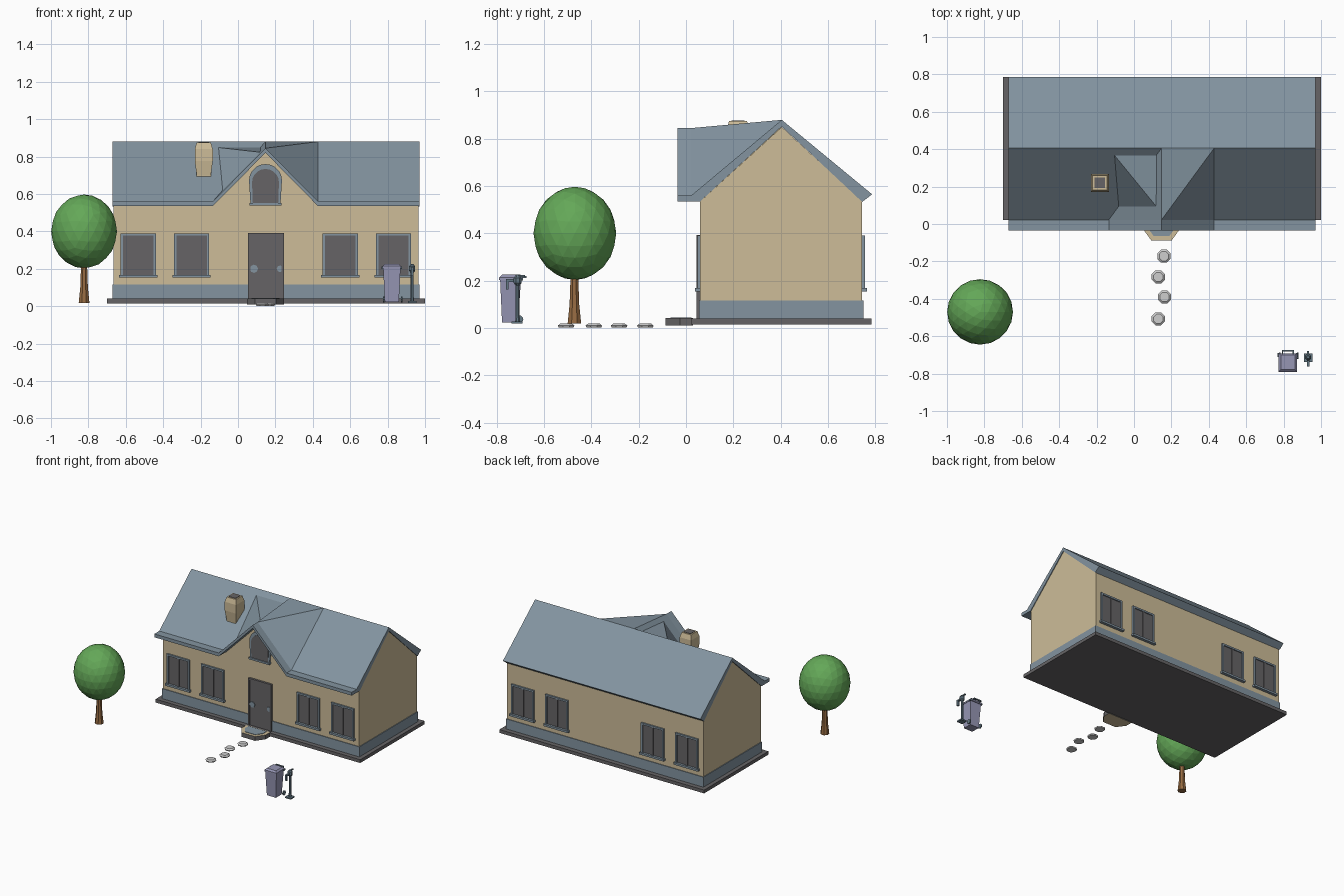
import bpy, bmesh, math
from mathutils import Vector

if "Cube" in bpy.data.objects:
    bpy.data.objects.remove(bpy.data.objects["Cube"])


def colour(name, r, g, b):
    lin = [((c / 255 + 0.055) / 1.055) ** 2.4 for c in (r, g, b)]
    m = bpy.data.materials.new(name)
    m.diffuse_color = (*lin, 1)
    m.use_nodes = True
    m.node_tree.nodes["Principled BSDF"].inputs["Base Color"].default_value = m.diffuse_color
    return m


TAN = colour("tan plaster", 205, 188, 152)
BLUE = colour("slate blue", 131, 148, 160)
GREY = colour("dark grey", 102, 100, 102)
GREEN = colour("leaf green", 100, 168, 88)
BROWN = colour("bark brown", 150, 107, 66)
STONE = colour("pale stone", 205, 205, 205)
LILAC = colour("lilac grey", 150, 150, 180)
SLATE = colour("pump slate", 100, 120, 132)


def finish(name, bm, *mats):
    bmesh.ops.recalc_face_normals(bm, faces=bm.faces)
    me = bpy.data.meshes.new(name)
    bm.to_mesh(me)
    bm.free()
    for m in mats:
        me.materials.append(m)
    ob = bpy.data.objects.new(name, me)
    bpy.context.collection.objects.link(ob)
    return ob


def loft(name, sections, *mats):
    """Skin closed sections of equal length, cap both ends."""
    bm = bmesh.new()
    rows = [[bm.verts.new(p) for p in s] for s in sections]
    n = len(rows[0])
    for a, b in zip(rows, rows[1:]):
        for j in range(n):
            k = (j + 1) % n
            bm.faces.new((a[j], a[k], b[k]))
            bm.faces.new((a[j], b[k], b[j]))
    bm.faces.new(rows[0])
    bm.faces.new(rows[-1])
    bmesh.ops.dissolve_limit(bm, angle_limit=0.001, verts=bm.verts, edges=bm.edges)
    return finish(name, bm, *mats)


def box(name, x0, x1, y0, y1, z0, z1, mat):
    corners = [(x0, y0), (x1, y0), (x1, y1), (x0, y1)]
    return loft(name, [[(x, y, z) for x, y in corners] for z in (z0, z1)], mat)


def plate(name, pts, y0, y1, mat):
    """Extrude an x-z outline along y."""
    return loft(name, [[(x, y, z) for x, z in pts] for y in (y0, y1)], mat)


def frustum(name, x, y, rings, n, mat):
    """Stack of n-sided rings (z, radius)."""
    return loft(name, [[(x + r * math.cos(math.tau * (i + .5) / n),
                         y + r * math.sin(math.tau * (i + .5) / n), z)
                        for i in range(n)] for z, r in rings], mat)


# house shell: gable across the front, all slopes run to the main ridge
def stations(low, high, x0, x1):
    return [(x0, low), (-0.135, low), (0.147, high), (0.428, low), (x1, low)]


loft("walls", [[(x, .06, .04), (x, .06, z), (x, .405, .85), (x, .745, .535), (x, .745, .04)]
               for x, z in stations(.535, .82, -.665, .965)], TAN)
loft("roof", [[(x, -.036, z), (x, .022, z), (x, .405, .88), (x, .787, .565),
               (x, .745, .533), (x, .405, .852), (x, .06, z - .025), (x, -.036, z - .025)]
              for x, z in stations(.56, .845, -.67, .97)], BLUE)
box("plinth", -.67, .97, .055, .75, .04, .115, BLUE)
box("foundation", -.70, 1.0, .022, .785, .015, .04, GREY)

# door step: grey sides, tan top, blue inlay
half = [(.1, .03), (.1, -.025), (.055, -.087)]
step_pts = [(.147 - x, y) for x, y in half] + [(.147 + x, y) for x, y in reversed(half)]
step = loft("door_step", [[(x, y, z) for x, y in step_pts] for z in (.01, .042)], TAN, GREY)
for p in step.data.polygons:
    p.material_index = int(abs(p.normal.z) < .5)
loft("step_inlay", [[(.147 + (x - .147) * .75, y * .75, z) for x, y in step_pts]
                    for z in (.04, .045)], BLUE)


# windows, front (s=-1) and back (s=1)
def window(cx, s):
    y = .06 if s < 0 else .745
    tag = "front" if s < 0 else "back"

    def part(name, x0, x1, out, z0, z1, mat):
        ys = sorted((y - s * .01, y + s * out))
        box(f"{tag}_window_{name}", x0, x1, *ys, z0, z1, mat)
    w, z0, z1 = .094, .16, .39
    part("pane", cx - w + .01, cx + w - .01, .004, z0, z1 - .01, GREY)
    for e in (-1, 1):
        a, b = sorted((cx + e * w, cx + e * (w - .013)))
        part("jamb", a, b, .012, z0, z1, BLUE)
    part("head", cx - w, cx + w, .012, z1 - .013, z1, BLUE)
    part("mullion", cx - .008, cx + .008, .01, z0, z1 - .012, GREY)
    part("sill", cx - w - .008, cx + w + .008, .021, .153, .168, BLUE)


for cx in (-.533, -.248, .547, .831):
    window(cx, -1)
    window(cx, 1)

# arched gable window
def arch(w, z0, zc, r, cx=.147):
    pts = [(cx + r * math.cos(math.pi * i / 10), zc + r * math.sin(math.pi * i / 10))
           for i in range(11)]
    return [(cx + w, z0)] + pts + [(cx - w, z0)]


plate("arch_window_frame", arch(.08, .545, .672, .088), .05, .07, BLUE)
plate("arch_window_pane", arch(.068, .55, .662, .072), .046, .06, GREY)
box("arch_window_sill", .062, .232, .038, .07, .538, .552, BLUE)

# front door
box("door", .06, .24, .05, .07, .04, .385, GREY)
for x0, x1 in ((.053, .066), (.232, .245)):
    box("door_jamb", x0, x1, .044, .07, .04, .392, GREY)
box("door_lintel", .053, .245, .044, .07, .38, .392, GREY)
for cx, r in ((.085, .022), (.225, .018)):
    plate("door_fitting", [(cx + r * math.cos(math.tau * i / 8),
                            .2 + r * math.sin(math.tau * i / 8)) for i in range(8)],
          .045, .055, BLUE)

# chimney with dark flue
R2 = math.sqrt(2)
frustum("chimney", -.183, .22, [(.6, .036 * R2), (.7, .038 * R2), (.775, .048 * R2),
                                (.84, .048 * R2), (.875, .038 * R2)], 4, TAN)
frustum("chimney_flue", -.183, .22, [(.86, .028 * R2), (.878, .028 * R2)], 4, GREY)

# tree
frustum("tree_trunk", -.823, -.472, [(.018, .031), (.1, .022), (.26, .016)], 8, BROWN)
bm = bmesh.new()
bmesh.ops.create_icosphere(bm, subdivisions=3, radius=1)
for v in bm.verts:
    v.co = Vector((v.co.x * .176, v.co.y * .175, v.co.z * .197)) + Vector((-.823, -.47, .40))
finish("tree_crown", bm, GREEN)

# stepping stones
for x, y in ((.16, -.172), (.13, -.283), (.163, -.39), (.13, -.507)):
    frustum("stepping_stone", x, y, [(.002, .034), (.01, .038), (.018, .027)], 8, STONE)


# rubbish bin
def rect(x0, x1, y0, y1, z):
    return [(x0, y0, z), (x1, y0, z), (x1, y1, z), (x0, y1, z)]


loft("bin_body", [rect(.785, .86, -.778, -.71, .022), rect(.776, .869, -.786, -.698, .205)], LILAC)
loft("bin_lid", [rect(.773, .872, -.79, -.692, .203), rect(.773, .872, -.79, -.692, .214),
                 rect(.785, .86, -.778, -.70, .225)], LILAC)
box("bin_handle", .79, .855, -.681, -.674, .212, .22, SLATE)
for x in (.79, .848):
    box("bin_handle_arm", x, x + .007, -.695, -.678, .212, .22, SLATE)
for x in (.768, .866):
    box("bin_hinge", x, x + .01, -.712, -.69, .2, .212, SLATE)
    plate_pts = [(-.705 + .017 * math.cos(math.tau * i / 10),
                  .036 + .017 * math.sin(math.tau * i / 10)) for i in range(10)]
    loft("bin_wheel", [[(px, a, b) for a, b in plate_pts] for px in (x + .006, x + .014)], SLATE)

# hand pump
box("pump_base", .908, .955, -.738, -.692, .018, .028, SLATE)
frustum("pump_post", .931, -.712, [(.02, .012), (.05, .009), (.19, .009)], 8, SLATE)
frustum("pump_head", .931, -.712, [(.18, .01), (.19, .018), (.212, .018), (.225, .008)], 8, SLATE)
box("pump_spout", .924, .938, -.762, -.712, .195, .206, SLATE)
box("pump_spout_tip", .924, .938, -.762, -.75, .162, .2, SLATE)
box("pump_lever", .926, .936, -.715, -.68, .216, .224, SLATE)
